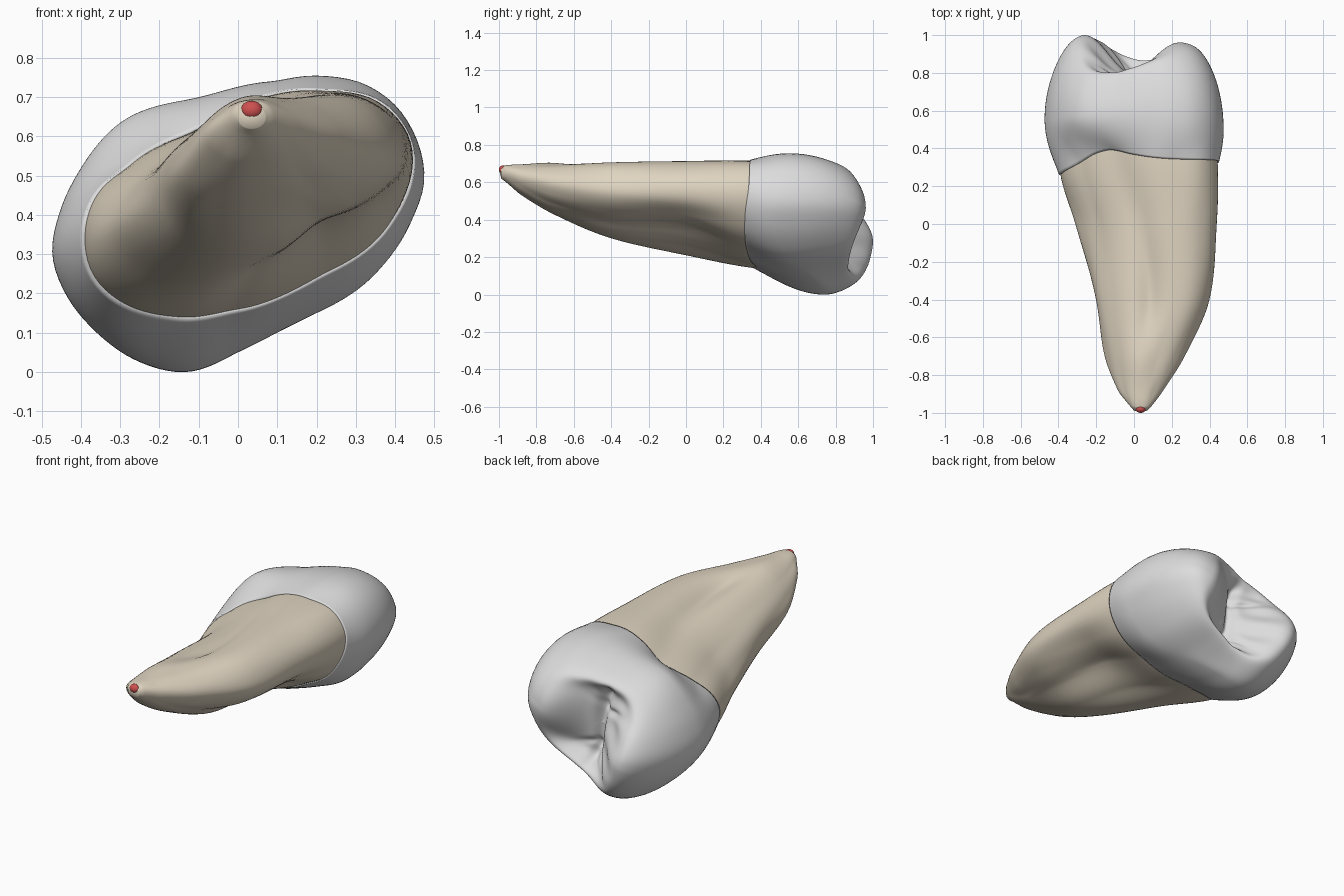
import bpy, bmesh, math
from math import sin, cos, exp, pi, tau
from mathutils import Vector

if "Cube" in bpy.data.objects:
    bpy.data.objects.remove(bpy.data.objects["Cube"])

N = 120  # vertices around the tooth


def material(name, rgb):
    m = bpy.data.materials.new(name)
    m.diffuse_color = (*rgb, 1)
    m.use_nodes = True
    m.node_tree.nodes["Principled BSDF"].inputs["Base Color"].default_value = m.diffuse_color
    return m


def cyclic(keys):
    """Smooth periodic interpolation through (angle, value) keys."""
    k = sorted((a % tau, v) for a, v in keys)
    k = [(a - tau, v) for a, v in k[-3:]] + k + [(a + tau, v) for a, v in k[:3]]

    def f(t):
        t %= tau
        for i in range(1, len(k) - 2):
            if k[i][0] <= t <= k[i + 1][0]:
                break
        (a0, v0), (a1, v1), (a2, v2), (a3, v3) = k[i - 1:i + 3]
        h = a2 - a1
        s = (t - a1) / h
        m1, m2 = (v2 - v0) / (a2 - a0) * h, (v3 - v1) / (a3 - a1) * h
        return ((2*s**3 - 3*s*s + 1) * v1 + (s**3 - 2*s*s + s) * m1
                + (3*s*s - 2*s**3) * v2 + (s**3 - s*s) * m2)
    return f


def outline(points, y):
    """Ring of N points through an x/z outline; y is a number or f(angle)."""
    cx = sum(p[0] for p in points) / len(points)
    cz = sum(p[1] for p in points) / len(points)
    r = cyclic([(math.atan2(z - cz, x - cx), math.hypot(x - cx, z - cz)) for x, z in points])
    ring = []
    for i in range(N):
        t = tau * i / N
        ring.append(Vector((cx + r(t) * cos(t), y(t) if callable(y) else y, cz + r(t) * sin(t))))
    return ring


def scaled(ring, s, dy=0.0):
    c = sum(ring, Vector()) / N
    return [Vector((c.x + (p.x - c.x) * s, p.y + dy, c.z + (p.z - c.z) * s)) for p in ring]


def loft(name, rings, mat, tip):
    bm = bmesh.new()
    vs = [[bm.verts.new(p) for p in ring] for ring in rings]
    for a, b in zip(vs, vs[1:]):
        for i in range(N):
            j = (i + 1) % N
            bm.faces.new((a[i], a[j], b[j], b[i]))
    t = bm.verts.new(tip)
    for i in range(N):
        bm.faces.new((vs[-1][i], vs[-1][(i + 1) % N], t))
    bm.faces.new(vs[0])
    bmesh.ops.recalc_face_normals(bm, faces=bm.faces)
    me = bpy.data.meshes.new(name)
    bm.to_mesh(me)
    bm.free()
    me.materials.append(mat)
    for p in me.polygons:
        p.use_smooth = True
    ob = bpy.data.objects.new(name, me)
    bpy.context.collection.objects.link(ob)
    return ob


def degrees(*pairs):
    return cyclic([(math.radians(a), v) for a, v in pairs])


enamel = material("enamel white", (0.72, 0.72, 0.72))
dentine = material("root ivory", (0.74, 0.66, 0.53))
red = material("pulp red", (0.62, 0.08, 0.08))

# Neck line, where crown and root meet
neck_y = degrees((0, 0.32), (20, 0.34), (60, 0.35), (95, 0.375), (112, 0.39), (128, 0.395),
                 (145, 0.375), (160, 0.335), (177, 0.285), (190, 0.265), (215, 0.31),
                 (245, 0.38), (300, 0.34), (335, 0.32))
neck = outline([(-.39, .35), (-.36, .45), (-.27, .53), (-.12, .61), (0, .675), (.2, .715),
                (.35, .69), (.43, .6), (.44, .5), (.38, .37), (.2, .24), (0, .16),
                (-.15, .14), (-.3, .18), (-.37, .25)], neck_y)

# Root: lofted outlines narrowing to the apex, with a groove on the upper and lower faces
sections = [
    scaled(neck, 0.93, 0.12),
    neck,
    outline([(-.31, .37), (-.27, .46), (-.18, .545), (-.06, .625), (.05, .66), (.2, .713),
             (.34, .69), (.425, .61), (.43, .51), (.35, .43), (.2, .365), (.05, .265),
             (-.1, .21), (-.23, .26)], 0.0),
    outline([(-.2, .45), (-.188, .53), (-.11, .61), (0, .665), (.09, .66), (.2, .705),
             (.32, .685), (.39, .6), (.395, .53), (.3, .435), (.2, .39), (.09, .32),
             (-.05, .305), (-.16, .36)], -0.4),
    outline([(-.155, .51), (-.135, .57), (-.075, .645), (.03, .702), (.12, .695), (.21, .67),
             (.268, .6), (.24, .53), (.17, .48), (.07, .435), (-.04, .43), (-.125, .46)], -0.7),
    outline([(-.085, .6), (-.045, .66), (.03, .695), (.1, .685), (.155, .635), (.125, .57),
             (.05, .535), (-.035, .545)], -0.88),
    outline([(-.02, .65), (.035, .69), (.092, .655), (.035, .603)], -0.965),
    outline([(.0, .65), (.035, .677), (.07, .65), (.035, .62)], -0.988),
]
root_rings = []
for k in range(len(sections) - 1):
    quad = [sections[max(0, min(len(sections) - 1, k + d))] for d in (-1, 0, 1, 2)]
    for step in range(10):
        s = step / 10
        ring = []
        for p0, p1, p2, p3 in zip(*quad):
            # tangents are limited by the spacing of neighbouring sections
            h = abs(p2.y - p1.y)
            m1 = (p2 - p0) * (h / max(1e-4, abs(p2.y - p0.y)))
            m2 = (p3 - p1) * (h / max(1e-4, abs(p3.y - p1.y)))
            ring.append((2*s**3 - 3*s*s + 1) * p1 + (s**3 - 2*s*s + s) * m1
                        + (3*s*s - 2*s**3) * p2 + (s**3 - s*s) * m2)
        root_rings.append(ring)
root_rings.append(sections[-1])
loft("root", root_rings, dentine, Vector((.035, -.995, .65)))

# Crown: widest outline and its height around the tooth
waist_y = degrees((0, 0.49), (45, 0.54), (90, 0.57), (140, 0.57), (185, 0.55), (220, 0.64),
                  (250, 0.74), (285, 0.68), (325, 0.56))
waist = outline([(-.473, .3), (-.45, .42), (-.4, .52), (-.3, .635), (-.1, .7), (.08, .74),
                 (.2, .755), (.33, .73), (.425, .65), (.475, .5), (.44, .38), (.35, .25),
                 (.2, .15), (.1, .1), (0, .05), (-.13, 0), (-.25, .025), (-.36, .1),
                 (-.44, .2)], waist_y)
centre = Vector((0, 0, .385))


def bump(u, v, su_neg, su_pos, sv_neg, sv_pos):
    a = u / (su_neg if u < 0 else su_pos)
    b = v / (sv_neg if v < 0 else sv_pos)
    return exp(-a * a - b * b)


def biting_height(x, z, rho):
    dx, dz = x + .015, z - .375
    u, v = .94 * dx + .34 * dz, -.34 * dx + .94 * dz
    h = .73
    h += .30 * bump(u + .285, v, .30, .20, .58, .32)       # left cusp
    h += .25 * bump(u - .285, v, .20, .50, .30, .34)       # right cusp
    ridge = .16 if v < 0 else .10                          # marginal ridges
    h += ridge * exp(-((rho - .82) / .17) ** 2) * exp(-((u - .05) / .22) ** 2)
    inside = 1 / (1 + exp((rho - .68) * 22))
    bend = .03 * sin(v * 9)
    h -= .045 * exp(-((u - bend) / .03) ** 2) * inside     # central fissure
    h += .010 * cos(v * 42) * exp(-((u + .13) / .09) ** 2) * inside  # folds
    for side in (-1, 1):                                   # short side fissures
        w = v - side * (.10 + .5 * abs(u))
        h -= .02 * exp(-(w / .02) ** 2) * exp(-((u + .05) / .1) ** 2) * inside
    return h


rings = [scaled(neck, 0.93, 0.06), scaled(neck, 0.985), scaled(neck, 1.018, -0.004)]
lip = rings[-1]
for k in range(1, 21):
    t = k / 20
    s = sin(t * pi / 2)
    rings.append([Vector((a.x + (b.x - a.x) * s, a.y + (b.y - a.y) * t, a.z + (b.z - a.z) * s))
                  for a, b in zip(lip, waist)])


def cap_point(w, rho):
    x, z = centre.x + (w.x - centre.x) * rho, centre.z + (w.z - centre.z) * rho
    base = .6 + (w.y - .6) * rho * rho
    dome = math.sqrt(max(0, 1 - rho ** 4.6))
    return Vector((x, base + (max(biting_height(x, z, rho), base + .02) - base) * dome, z))


M = 64
cap = [[cap_point(w, cos(k / M * pi / 2)) for w in waist] for k in range(1, M)]
tip = cap_point(centre, 0)
# bring the tallest cusp exactly to the full length
gain = .4 / (max(p.y for ring in cap for p in ring) - .6)
for p in [p for ring in cap for p in ring] + [tip]:
    if p.y > .6:
        p.y = .6 + (p.y - .6) * gain
loft("crown", rings + cap, enamel, tip)

# Opening at the root apex
bpy.ops.mesh.primitive_uv_sphere_add(segments=24, ring_count=12, radius=1, location=(.035, -.978, .667))
pulp = bpy.context.object
pulp.name = "pulp_tip"
pulp.scale = (.028, .022, .024)
pulp.data.materials.append(red)
bpy.ops.object.shade_smooth()
